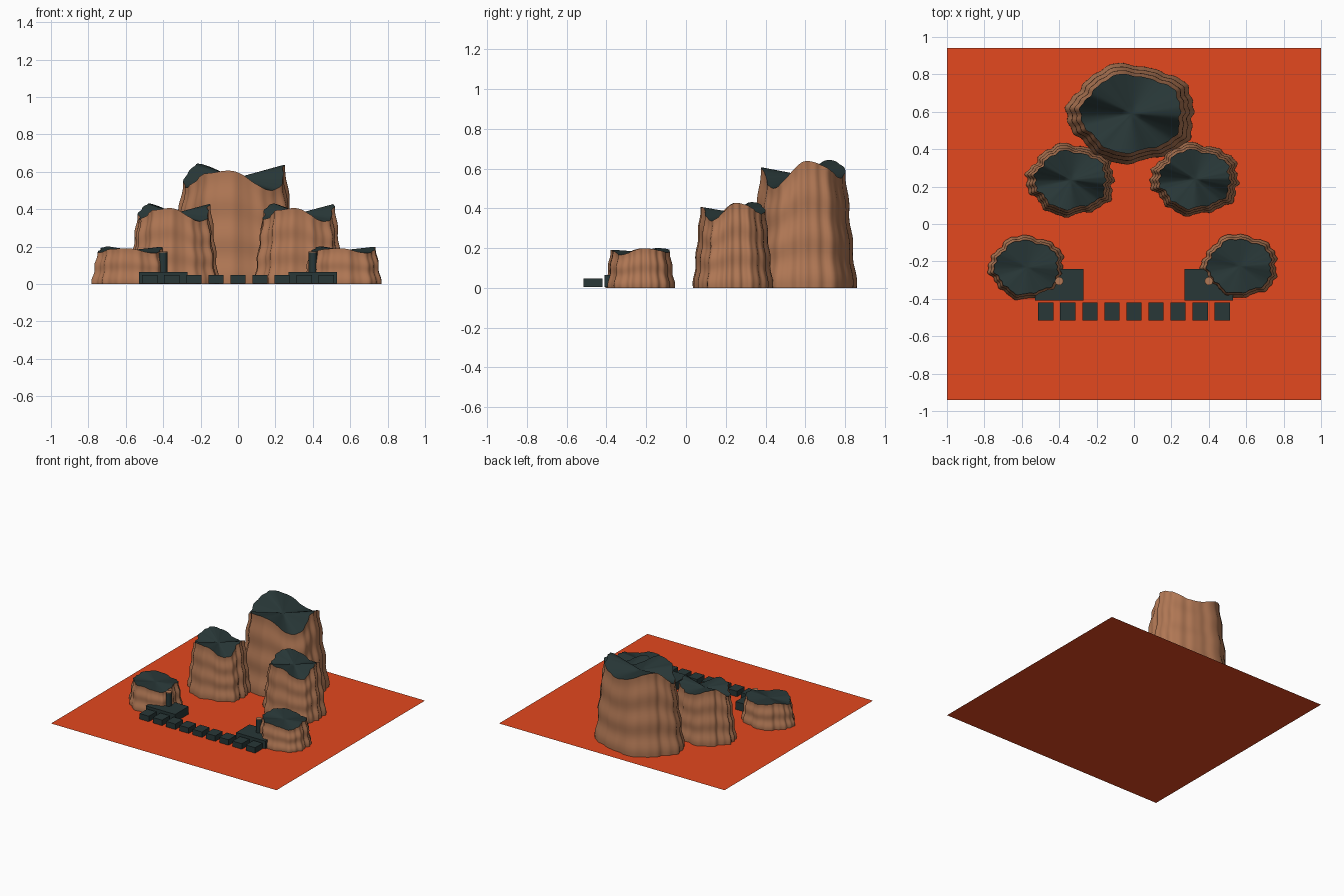
import bpy, bmesh, math
from math import sin, cos, pi, degrees

if "Cube" in bpy.data.objects:
    bpy.data.objects.remove(bpy.data.objects["Cube"])


def material(name, rgb):
    m = bpy.data.materials.new(name)
    m.diffuse_color = (*rgb, 1)
    m.use_nodes = True
    m.node_tree.nodes["Principled BSDF"].inputs["Base Color"].default_value = m.diffuse_color
    return m


SAND = material("red_sand", (0.77, 0.065, 0.0135))
ROCK = material("tan_rock", (0.44, 0.187, 0.09))
SLATE = material("dark_slate", (0.021, 0.038, 0.038))


def finish(bm, name, mats):
    me = bpy.data.meshes.new(name)
    bm.to_mesh(me)
    bm.free()
    ob = bpy.data.objects.new(name, me)
    bpy.context.collection.objects.link(ob)
    for m in mats:
        me.materials.append(m)
    return ob


def box(name, x0, x1, y0, y1, z0, z1, mat):
    bm = bmesh.new()
    bmesh.ops.create_cube(bm, size=1)
    for v in bm.verts:
        v.co = (x0 + (v.co.x + .5) * (x1 - x0), y0 + (v.co.y + .5) * (y1 - y0),
                z0 + (v.co.z + .5) * (z1 - z0))
    return finish(bm, name, [mat])


def cylinder(name, x, y, r, z0, z1, mat):
    bm = bmesh.new()
    bmesh.ops.create_cone(bm, cap_ends=True, segments=24, radius1=r, radius2=r, depth=z1 - z0)
    bmesh.ops.translate(bm, verts=bm.verts[:], vec=(x, y, (z0 + z1) / 2))
    return finish(bm, name, [mat])


# rim peaks and dips: angle, height relative to the mean
RIM = [(5, 1.115), (70, .965), (141, 1.125), (192, .90), (235, 1.035),
       (262, 1.06), (315, .875), (365, 1.115)]


def rim_shape(a):
    d = degrees(a) % 360
    if d < 5:
        d += 360
    for (a0, h0), (a1, h1) in zip(RIM, RIM[1:]):
        if d <= a1:
            t = (1 - cos(pi * (d - a0) / (a1 - a0))) / 2
            return h0 + (h1 - h0) * t
    return RIM[-1][1]


def mesa(name, cx, cy, rx, ry, h, top, ripple, bands, phase, relief):
    """Eroded rock: wavy rings rising to a three-peaked rim, with a dark cap."""
    seg, rows, cap_rows = 120, 24, 5
    bm = bmesh.new()
    rings = []

    def ring(scale, height):
        vs = []
        for i in range(seg):
            a = 2 * pi * i / seg
            s = scale * (1 - .04 * cos(5 * a)
                         + ripple * sin(11 * a + phase)
                         + ripple * sin(23 * a + 2 * phase) * (.3 + .7 * cos(a) ** 2))
            vs.append(bm.verts.new((cx + rx * s * cos(a), cy + ry * s * sin(a), height(a))))
        rings.append(vs)

    def rim(a):
        return h * (1 + relief * (rim_shape(a) - 1))

    # weathered side walls
    for k in range(rows + 1):
        t = k / rows
        ring(1 + (top - 1) * t + .02 * sin(2 * pi * bands * t) * (1 - t * .3),
             lambda a: rim(a) * t)
    # cap sloping to the middle
    for k in range(1, cap_rows):
        f = 1 - k / cap_rows
        ring(top * f, lambda a: h * .99 + (rim(a) - h * .99) * f)
    for j in range(len(rings) - 1):
        for i in range(seg):
            n = (i + 1) % seg
            f = bm.faces.new((rings[j][i], rings[j][n], rings[j + 1][n], rings[j + 1][i]))
            f.material_index = int(j >= rows)
            f.smooth = True
    mid = bm.verts.new((cx, cy, h * .99))
    for i in range(seg):
        f = bm.faces.new((rings[-1][i], rings[-1][(i + 1) % seg], mid))
        f.material_index = 1
        f.smooth = True
    # keep the rim crisp
    for e in bm.edges:
        if len({f.material_index for f in e.link_faces}) > 1:
            e.smooth = False
    return finish(bm, name, [ROCK, SLATE])


# ground sheet
bm = bmesh.new()
bm.faces.new([bm.verts.new(p) for p in
              ((-1, -.94, 0), (1, -.94, 0), (1, .94, 0), (-1, .94, 0))])
finish(bm, "ground_sheet", [SAND])

# five rocks
mesa("tall_rock", -.012, .59, .338, .262, .572, .79, .018, 3, 0.5, 1)
mesa("middle_rock_left", -.337, .235, .232, .19, .383, .81, .032, 3, 1.0, 1)
mesa("middle_rock_right", .328, .24, .232, .19, .383, .81, .032, 3, 2.2, 1)
mesa("low_rock_left", -.572, -.232, .199, .168, .183, .85, .028, 2, 3.4, .75)
mesa("low_rock_right", .567, -.225, .199, .168, .183, .85, .028, 2, 4.6, .75)

# platforms with posts
for side, s in (("left", -1), ("right", 1)):
    xs = sorted((s * .27, s * .53))
    box("platform_" + side, *xs, -.41, -.24, .003, .065, SLATE)
    cylinder("post_" + side, s * .4, -.305, .022, .06, .168, SLATE)
    cylinder("post_cap_" + side, s * .4, -.305, .022, .168, .173, ROCK)

# row of stepping blocks
for i in range(9):
    x = (i - 4) * .1178
    box(f"stepping_block_{i + 1}", x - .041, x + .041, -.515, -.42, .004, .048, SLATE)
